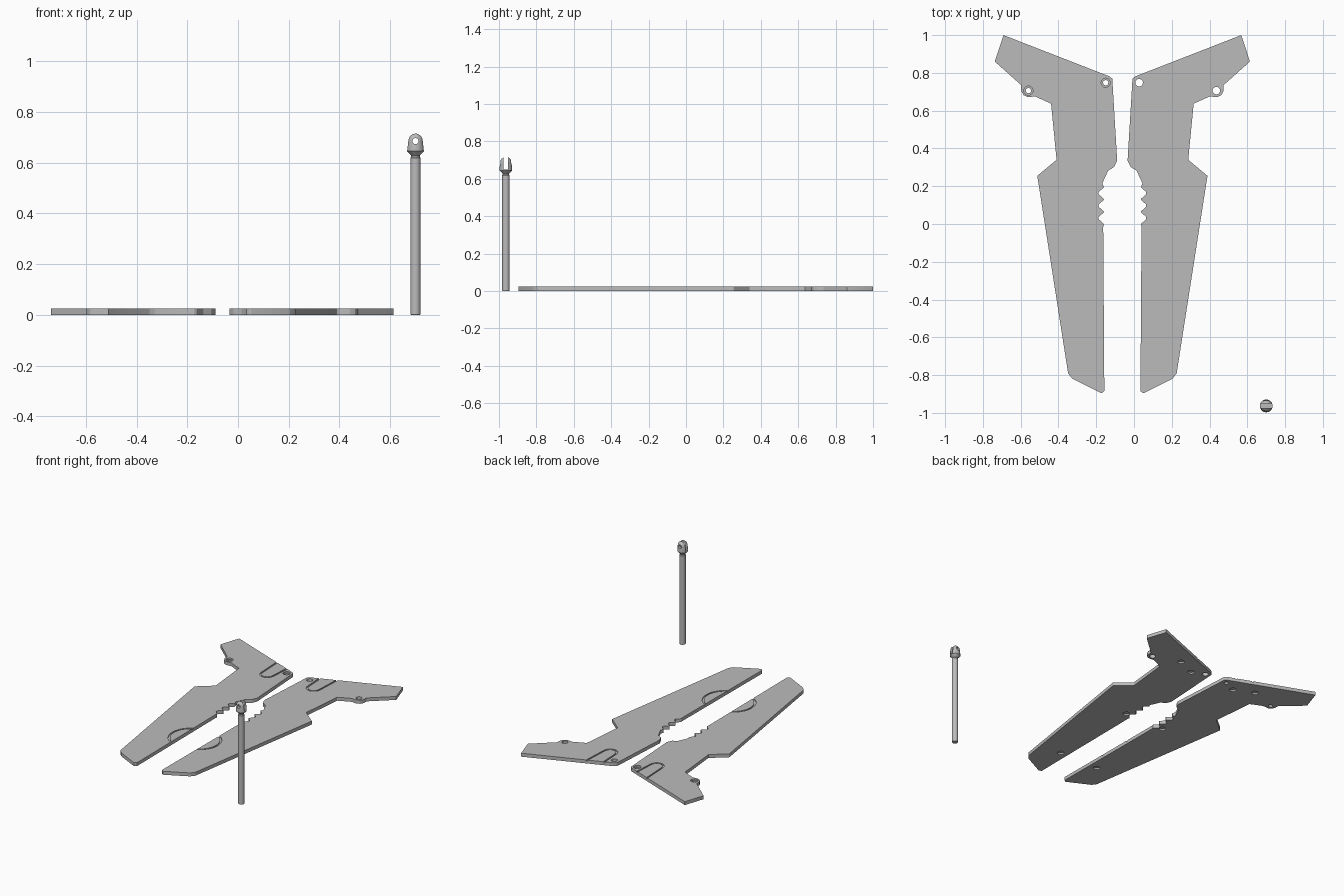
import bpy, bmesh, math
from mathutils import Matrix

if "Cube" in bpy.data.objects:
    bpy.data.objects.remove(bpy.data.objects["Cube"])

THICK = 0.024          # plate thickness
MID = -0.0615          # mirror line between the two plates

grey = bpy.data.materials.new("plain grey")
grey.diffuse_color = (0.5, 0.5, 0.5, 1)
grey.use_nodes = True
grey.node_tree.nodes["Principled BSDF"].inputs["Base Color"].default_value = grey.diffuse_color


def finish(bm, name):
    bmesh.ops.recalc_face_normals(bm, faces=bm.faces[:])
    me = bpy.data.meshes.new(name)
    bm.to_mesh(me)
    bm.free()
    ob = bpy.data.objects.new(name, me)
    bpy.context.collection.objects.link(ob)
    me.materials.append(grey)
    return ob


def prism(name, pts, z0, z1, rounding=0):
    bm = bmesh.new()
    face = bm.faces.new([bm.verts.new((x, y, z0)) for x, y in pts])
    if rounding:
        bmesh.ops.bevel(bm, geom=bm.verts[:], offset=rounding, segments=3,
                        profile=0.5, affect='VERTICES', clamp_overlap=True)
        face = bm.faces[:][0]
    ext = bmesh.ops.extrude_face_region(bm, geom=[face])
    top = [v for v in ext['geom'] if isinstance(v, bmesh.types.BMVert)]
    bmesh.ops.translate(bm, verts=top, vec=(0, 0, z1 - z0))
    return finish(bm, name)


def disc(x, y, r, z0, z1):
    pts = [(x + r * math.cos(a * math.tau / 24), y + r * math.sin(a * math.tau / 24))
           for a in range(24)]
    return prism("hole_cutter", pts, z0, z1)


def ribbon(path, width, z0, z1):
    left, right = [], []
    for i, (x, y) in enumerate(path):
        ax, ay = path[max(i - 1, 0)]
        bx, by = path[min(i + 1, len(path) - 1)]
        d = math.hypot(bx - ax, by - ay)
        nx, ny = -(by - ay) / d * width / 2, (bx - ax) / d * width / 2
        left.append((x + nx, y + ny))
        right.append((x - nx, y - ny))
    return prism("groove_cutter", left + right[::-1], z0, z1)


def cut(ob, cutter):
    mod = ob.modifiers.new("cut", 'BOOLEAN')
    mod.operation, mod.solver, mod.object = 'DIFFERENCE', 'EXACT', cutter
    bpy.context.view_layer.objects.active = ob
    bpy.ops.object.modifier_apply(modifier=mod.name)
    bpy.data.objects.remove(cutter)


def smooth(ob):
    bpy.ops.object.select_all(action='DESELECT')
    ob.select_set(True)
    bpy.context.view_layer.objects.active = ob
    bpy.ops.object.shade_smooth_by_angle(angle=math.radians(30))


# Plate outline: wing, lug, long blade, then the toothed inner edge
outline = [(-0.008, 0.77), (0.008, 0.782), (0.568, 1.0), (0.614, 0.86),
           (0.474, 0.735), (0.474, 0.705), (0.462, 0.682), (0.44, 0.672), (0.40, 0.675),
           (0.316, 0.637), (0.287, 0.34), (0.389, 0.255),
           (0.226, -0.79), (0.205, -0.818), (0.05, -0.896), (0.034, -0.885), (0.04, -0.015)]
for k in range(3):                       # grip teeth
    y = k * 0.066
    outline += [(0.036, y), (0.064, y + 0.025), (0.064, y + 0.038), (0.036, y + 0.062)]
outline += [(0.045, 0.215), (0.014, 0.282), (-0.018, 0.302), (-0.034, 0.335)]

# Groove centre lines: U-shaped slot near the pivot, arc on the inner edge
slot = [(0.062, 0.86)]
slot += [(0.117 + 0.044 * math.cos(a), 0.67 + 0.048 * math.sin(a))
         for a in [math.pi + i * math.pi / 12 for i in range(13)]]
slot += [(0.172, 0.90)]
arc = [(-0.031 + 0.139 * math.cos(a), -0.385 + 0.139 * math.sin(a))
       for a in [-1.35 + i * 2.7 / 24 for i in range(25)]]


def plate(name, mirrored):
    f = (lambda p: (2 * MID - p[0], p[1])) if mirrored else (lambda p: p)
    ob = prism(name, [f(p) for p in outline], 0, THICK, 0.009)
    # Shallow grooves on the upper face
    for path in (slot, arc):
        cut(ob, ribbon([f(p) for p in path], 0.011, THICK - 0.007, THICK + 0.02))
    # Pivot and lug holes, counterbored on one plate
    for p in ((0.027, 0.748), (0.436, 0.706)):
        x, y = f(p)
        cut(ob, disc(x, y, 0.014 if mirrored else 0.02, -0.02, THICK + 0.02))
        if mirrored:
            cut(ob, disc(x, y, 0.024, THICK - 0.01, THICK + 0.02))
    # Blind sockets on the underside
    for p in ((0.25, 0.77), (0.115, 0.71), (0.09, 0.03), (0.09, -0.63)):
        x, y = f(p)
        cut(ob, disc(x, y, 0.022, -0.02, 0.011))
    smooth(ob)


plate("right_plate", False)
plate("left_plate", True)

# Pin: turned rod with a flared collar and domed head
profile = [(0, 0), (0.018, 0), (0.02, 0.003), (0.02, 0.618), (0.017, 0.622), (0.017, 0.628),
           (0.034, 0.645), (0.034, 0.655), (0.031, 0.684)]
profile += [(0.031 * math.cos(a), 0.684 + 0.033 * math.sin(a))
            for a in [i * math.pi / 16 for i in range(1, 8)]] + [(0, 0.717)]
bm = bmesh.new()
vs = [bm.verts.new((r, 0, z)) for r, z in profile]
es = [bm.edges.new(e) for e in zip(vs, vs[1:])]
bmesh.ops.spin(bm, geom=vs + es, cent=(0, 0, 0), axis=(0, 0, 1),
               angle=math.tau, steps=32, use_duplicate=False)
bmesh.ops.remove_doubles(bm, verts=bm.verts[:], dist=0.0002)
pin = finish(bm, "clevis_pin")

# Fork slot and cross hole in the head
cut(pin, prism("slot_cutter", [(-0.1, -0.012), (0.1, -0.012), (0.1, 0.012), (-0.1, 0.012)],
               0.65, 0.8))
hole = disc(0, 0, 0.012, -0.1, 0.1)
hole.data.transform(Matrix.Translation((0, 0, 0.685)) @ Matrix.Rotation(math.pi / 2, 4, 'X'))
cut(pin, hole)
pin.data.transform(Matrix.Translation((0.7, -0.963, 0)))
smooth(pin)
